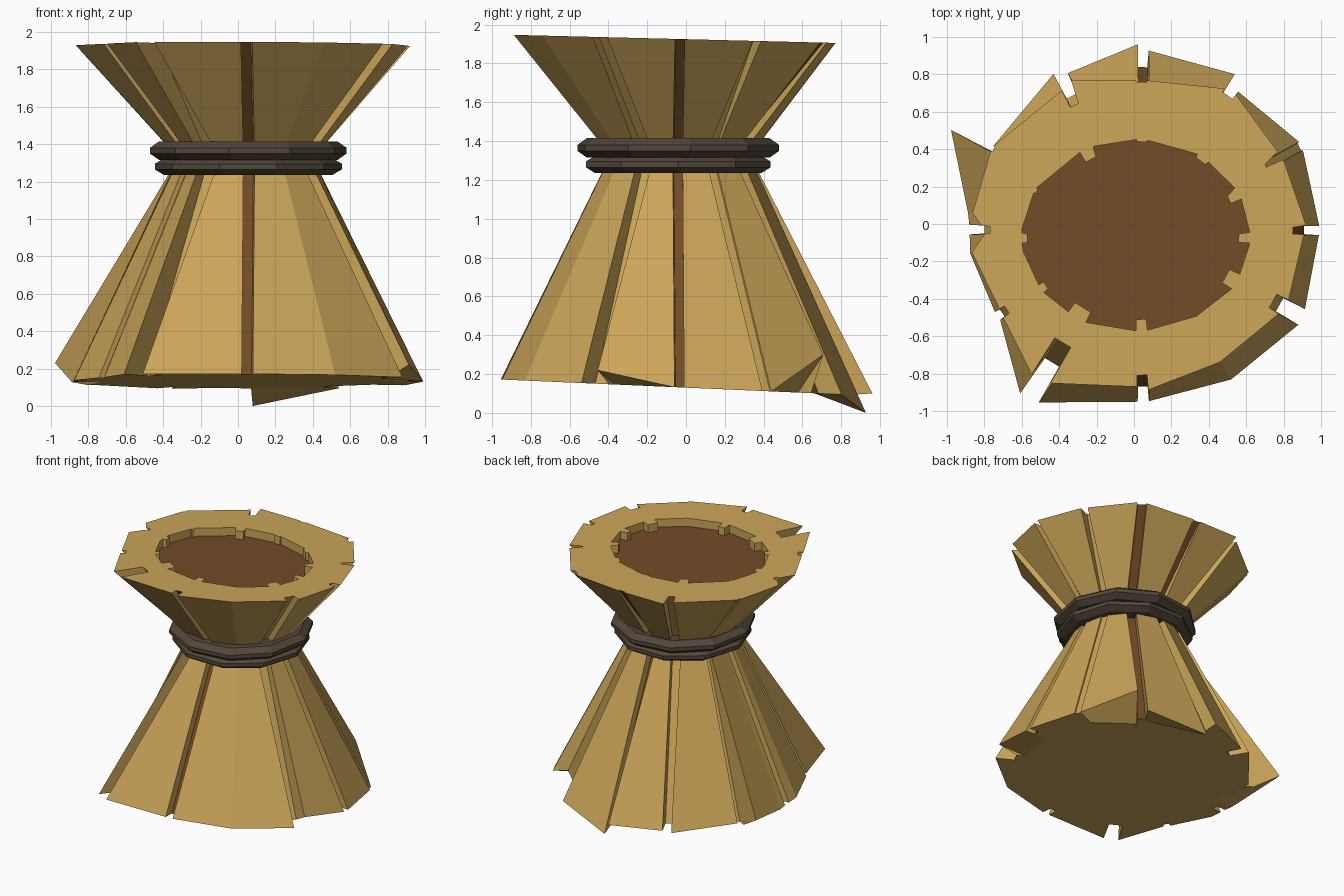
import bpy, bmesh
from math import cos, sin, radians, pi

if "Cube" in bpy.data.objects:
    bpy.data.objects.remove(bpy.data.objects["Cube"])


def material(name, rgb):
    m = bpy.data.materials.new(name)
    m.diffuse_color = (*rgb, 1)
    m.use_nodes = True
    m.node_tree.nodes["Principled BSDF"].inputs["Base Color"].default_value = m.diffuse_color
    return m


gold = material("straw", (0.60, 0.38, 0.10))
brown = material("straw_core", (0.17, 0.07, 0.02))
dark = material("cord", (0.085, 0.062, 0.042))


def finish(bm, name, mats):
    bmesh.ops.recalc_face_normals(bm, faces=bm.faces)
    me = bpy.data.meshes.new(name)
    bm.to_mesh(me)
    bm.free()
    for m in mats:
        me.materials.append(m)
    ob = bpy.data.objects.new(name, me)
    bpy.context.collection.objects.link(ob)
    return ob


def bridge(bm, a, b, flags=None):
    n = len(a)
    for i in range(n):
        j = (i + 1) % n
        f = bm.faces.new((a[i], a[j], b[j], b[i]))
        if flags:
            f.material_index = flags[i]


# Straw clumps: grooves (angle, bottom radii, top radii, bottom depth, top depth, width, core shows)
GROOVES = [
    (-2, .99, .99, .91, .92, .08, .06, .05, 1),
    (25, .985, .985, .87, .86, .01, .09, .05, 0),
    (54, .90, .965, .88, .87, .08, .02, .07, 1),
    (87, .93, .96, .77, .77, .09, .01, .06, 1),
    (116, .88, .91, .84, .81, .12, .10, .07, 0),
    (152, .86, 1.10, .86, .86, .02, .01, .03, 0),
    (182, .88, .88, .82, .80, .08, .03, .05, 0),
    (214, .88, .88, .85, .86, .03, .03, .05, 0),
    (239, 1.09, 1.08, .97, .96, .22, .22, .11, 0),
    (273, .95, .95, .87, .89, .08, .06, .06, 1),
    (331, 1.03, 1.02, .91, .92, .13, .06, .09, 0),
]
# Plain bends in a clump: angle, bottom radius, top radius
BENDS = [(176, .89, .865), (190, .89, .88), (302, .98, .87)]
# Bottom corners pulled off the base plane: (groove angle, side) -> z
LIFT = {(54, -1): .30, (87, -1): .17, (87, 1): .10, (331, 1): .22, (152, 1): .23}
LIFT[(87, -1)] = 0.0

cols = []   # per column: angle, side offset, bottom r, waist r, top r, inner inset, z lift, core flag
W = .36
for g, b0, b1, t0, t1, db, dt, w, core in GROOVES:
    fb, ft = min(b0, b1) - db, min(t0, t1) - dt
    fw = W - min(db, .06)
    ins = min(dt, .06)
    h = w / 2
    cols.append((g, -h, b0, W, t0, 0, LIFT.get((g, -1)), 0))
    cols.append((g, -h * .9, fb, fw, ft, ins, None, core))
    cols.append((g, h * .9, fb, fw, ft, ins, None, 0))
    cols.append((g, h, b1, W, t1, 0, LIFT.get((g, 1)), 0))
for a, b, t in BENDS:
    cols.append((a, 0, b, W, t, 0, None, 0))
cols.sort(key=lambda c: (c[0], c[1]))

bm = bmesh.new()
base, low, waist, top, inner, floor = [], [], [], [], [], []
for a, off, rb, rw, rt, ins, lift, core in cols:
    c, s = cos(radians(a)), sin(radians(a))

    def at(rx, ry=None, cx=0, cy=0):
        ry = rx if ry is None else ry
        return cx + rx * c - off * s, cy + ry * s + off * c

    x, y = at(rb)
    zb = .13 - .044 * y
    low.append(bm.verts.new((x, y, zb if lift is None else lift)))
    x, y = at(rb * .82)
    base.append(bm.verts.new((x, y, .13 - .044 * y)))
    waist.append(bm.verts.new((*at(rw, None, .04, -.03), 1.325)))
    x, y = at(rt)
    top.append(bm.verts.new((x, y, 1.925 - .025 * y)))
    x, y = at(.61 - ins, .51 - ins, .01, -.06)
    inner.append(bm.verts.new((x, y, 1.925 - .025 * y)))
    floor.append(bm.verts.new((x, y, 1.86 - .025 * y)))
flags = [c[7] for c in cols]
bm.faces.new(base)
bridge(bm, base, low)
bridge(bm, low, waist, flags)
bridge(bm, waist, top, flags)
bridge(bm, top, inner)
bridge(bm, inner, floor)
bm.faces.new(floor).material_index = 1
finish(bm, "straw_sheaf", [gold, brown])


# Cord bands tied around the waist
def cord(name, r, z0, z1, turn, n=10):
    bm = bmesh.new()
    zm = (z0 + z1) / 2
    prof = [(.34, z0), (r - .05, z0), (r, zm - .015), (r, zm + .015), (r - .05, z1), (.34, z1)]
    rings = []
    for pr, z in prof:
        rings.append([bm.verts.new((.055 + pr * cos(turn + 2 * pi * i / n),
                                    -.04 + pr * sin(turn + 2 * pi * i / n), z)) for i in range(n)])
    for a, b in zip(rings, rings[1:] + rings[:1]):
        bridge(bm, a, b)
    return finish(bm, name, [dark])


cord("lower_cord", .50, 1.235, 1.325, 0)
cord("upper_cord", .53, 1.315, 1.415, .12)
